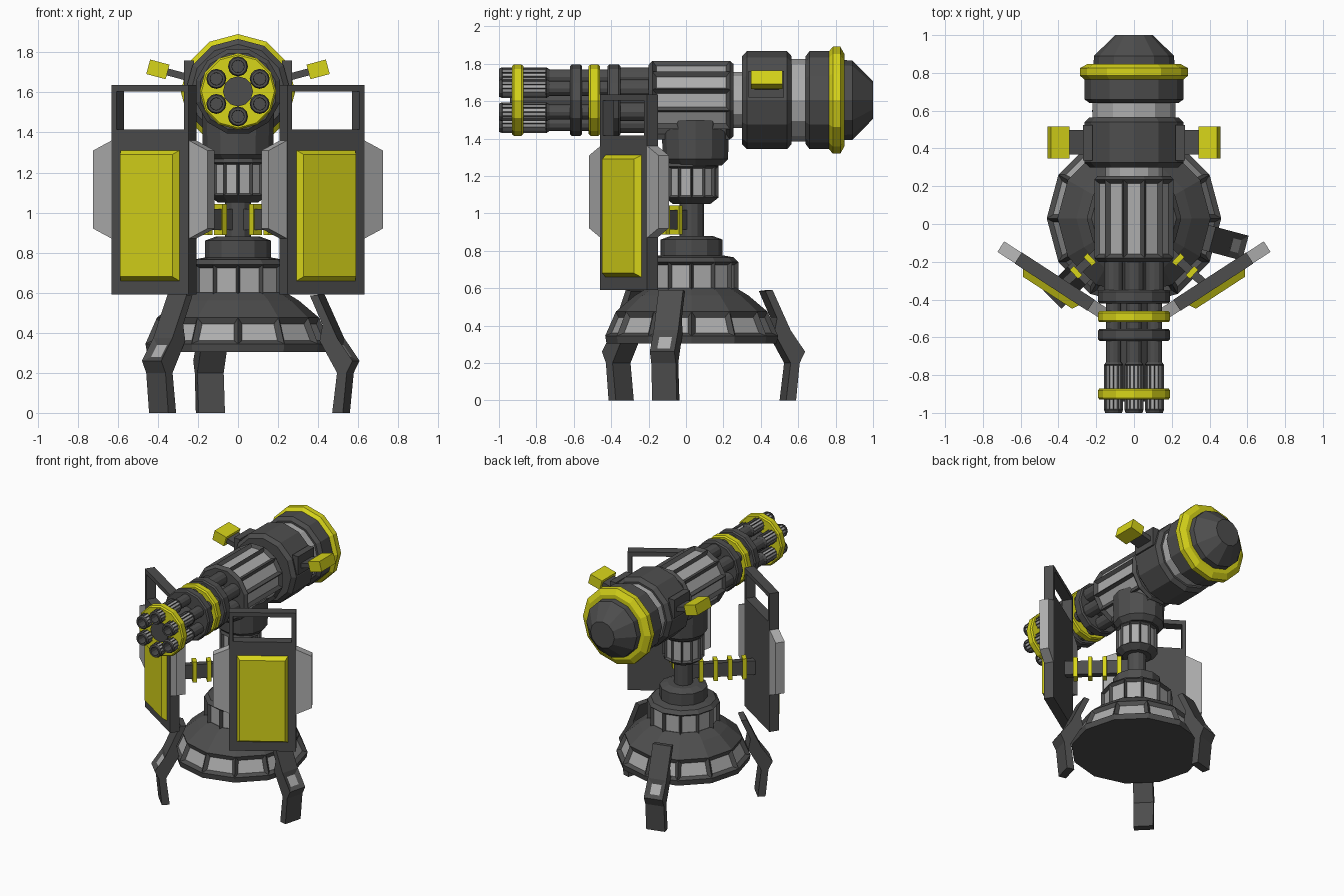
import bpy, bmesh
from math import sin, cos, pi, radians
from mathutils import Matrix, Vector

if "Cube" in bpy.data.objects:
    bpy.data.objects.remove(bpy.data.objects["Cube"])


def material(name, rgb):
    m = bpy.data.materials.new(name)
    m.diffuse_color = (*rgb, 1)
    m.use_nodes = True
    m.node_tree.nodes["Principled BSDF"].inputs["Base Color"].default_value = m.diffuse_color
    return m


DARK = material("dark_metal", (0.075, 0.075, 0.075))
LIGHT = material("light_metal", (0.42, 0.42, 0.42))
YELLOW = material("yellow_paint", (0.68, 0.66, 0.01))
T, R = Matrix.Translation, Matrix.Rotation


def finish(name, bm, M, mats, mirror=False):
    bmesh.ops.transform(bm, matrix=M, verts=bm.verts)
    bm.normal_update()
    mesh = bpy.data.meshes.new(name)
    bm.to_mesh(mesh)
    bm.free()
    for m in mats:
        mesh.materials.append(m)
    ob = bpy.data.objects.new(name, mesh)
    bpy.context.collection.objects.link(ob)
    if mirror:
        ob.modifiers.new("mirror", 'MIRROR').use_mirror_merge = False
    return ob


def recess(bm, faces, border, depth):
    """Sink a light window into each face."""
    bm.normal_update()
    bmesh.ops.inset_individual(bm, faces=faces, thickness=border, depth=-depth,
                               use_even_offset=True)
    for f in faces:
        f.material_index = 1


def lathe(name, prof, M, mat=DARK, sides=12, phase=0.0, window=None):
    """Revolve (height, radius) points; window = (segment, border, depth)."""
    bm = bmesh.new()
    rings = [[bm.verts.new((r * cos(phase + 2 * pi * i / sides),
                            r * sin(phase + 2 * pi * i / sides), h))
              for i in range(sides)] for h, r in prof]
    segs = [[bm.faces.new((a[i], a[(i + 1) % sides], b[(i + 1) % sides], b[i]))
             for i in range(sides)] for a, b in zip(rings, rings[1:])]
    bm.faces.new(rings[0][::-1])
    bm.faces.new(rings[-1])
    bmesh.ops.recalc_face_normals(bm, faces=bm.faces)
    if window:
        recess(bm, segs[window[0]], *window[1:])
    return finish(name, bm, M, [mat, LIGHT])


def prism(name, pts, y0, y1, M, mat=DARK, window=None, mirror=False):
    """Extrude an x-z outline along y; window = (edge, border, depth)."""
    bm = bmesh.new()
    a = [bm.verts.new((x, y0, z)) for x, z in pts]
    b = [bm.verts.new((x, y1, z)) for x, z in pts]
    n = len(pts)
    sides = [bm.faces.new((a[i], a[(i + 1) % n], b[(i + 1) % n], b[i])) for i in range(n)]
    bm.faces.new(a[::-1])
    bm.faces.new(b)
    bmesh.ops.recalc_face_normals(bm, faces=bm.faces)
    if window:
        recess(bm, [sides[window[0]]], *window[1:])
    return finish(name, bm, M, [mat, LIGHT], mirror)


def box(name, c, s, M=Matrix(), mat=DARK, mirror=True):
    bm = bmesh.new()
    bmesh.ops.create_cube(bm, size=1, matrix=T(c) @ Matrix.Diagonal((*s, 1)))
    return finish(name, bm, M, [mat], mirror)


# Pedestal, stacked along z
BASE = T((0, 0.03, 0))
lathe("base_dome", [(0.305, 0.455), (0.345, 0.462), (0.475, 0.405), (0.56, 0.305), (0.6, 0.24)],
      BASE, window=(1, 0.025, 0.02))
lathe("base_drum", [(0.56, 0.225), (0.585, 0.25), (0.74, 0.25), (0.765, 0.225), (0.775, 0.17)],
      BASE, window=(1, 0.016, 0.02))
lathe("base_collar", [(0.76, 0.165), (0.86, 0.165), (0.88, 0.11)], BASE)
lathe("column", [(0.86, 0.065), (1.08, 0.065)], BASE)
lathe("neck", [(1.05, 0.1), (1.085, 0.145), (1.25, 0.145), (1.28, 0.13)], BASE,
      window=(1, 0.011, 0.015))
lathe("gun_mount", [(1.255, 0.14), (1.29, 0.175), (1.5, 0.18)], T((0, 0.05, 0)))

# Three legs
leg = [(0.39, 0.585), (0.43, 0.59), (0.53, 0.375), (0.61, 0.26), (0.58, 0.2), (0.56, 0),
       (0.505, 0), (0.53, 0.2), (0.44, 0.36), (0.455, 0.44)]
for i, a in enumerate((105, 225, 345)):
    prism(f"leg_{i + 1}", leg, -0.068, 0.068, BASE @ R(radians(a), 4, 'Z'),
          window=(2, 0.033, 0.015))

# Gun body, along y
GUN = T((0, 0, 1.605)) @ R(-pi / 2, 4, 'X')
lathe("gun_housing", [(-0.2, 0.195), (-0.18, 0.217), (0.235, 0.217), (0.255, 0.2)], GUN,
      phase=pi / 12, window=(1, 0.021, 0.02))
lathe("housing_joint", [(0.24, 0.15), (0.32, 0.15)], GUN, LIGHT)
lathe("rear_body", [(0.3, 0.235), (0.325, 0.262), (0.54, 0.262), (0.565, 0.235)], GUN)
lathe("rear_band", [(0.55, 0.22), (0.66, 0.22)], GUN, LIGHT)
lathe("rear_section", [(0.64, 0.235), (0.66, 0.262), (0.79, 0.262)], GUN)
lathe("rear_ring", [(0.765, 0.262), (0.785, 0.286), (0.825, 0.286), (0.848, 0.245)], GUN, YELLOW)
lathe("rear_cap", [(0.83, 0.215), (0.89, 0.212), (1.0, 0.1)], GUN)

# Six barrels, core and clamp plates
barrel = [(-0.93, 0.03), (-1.0, 0.031), (-1.0, 0.044), (-0.985, 0.05), (-0.745, 0.05),
          (-0.73, 0.04), (-0.42, 0.04), (-0.42, 0.05), (-0.15, 0.05)]
for i in range(6):
    a = pi / 2 + i * pi / 3
    lathe(f"barrel_{i + 1}", barrel, GUN @ T((0.125 * cos(a), 0.125 * sin(a), 0)),
          window=(3, 0.005, 0.006))
lathe("barrel_core", [(-0.94, 0.075), (-0.15, 0.075)], GUN)
for name, y0, y1, m in (("front_plate", -0.93, -0.87, YELLOW), ("middle_plate", -0.62, -0.555, DARK),
                        ("yellow_clamp", -0.52, -0.46, YELLOW), ("rear_plate", -0.42, -0.35, DARK)):
    lathe(name, [(y0, 0.182), (y0 + 0.01, 0.191), (y1 - 0.01, 0.191), (y1, 0.182)], GUN, m)

# Side sensors
TILT = T((0.4, 0.432, 1.715)) @ R(radians(-15), 4, 'Y')
box("sensor_head", (0, 0, 0), (0.1, 0.17, 0.075), TILT, YELLOW)
box("sensor_arm", (-0.1, 0, 0), (0.14, 0.13, 0.035), TILT)
box("sensor_base", (0.245, 0.43, 1.69), (0.05, 0.19, 0.14))

# Shield panels, mirrored: local x across, local -y facing out
PANEL = T((0.42, -0.305, 0)) @ R(radians(33), 4, 'Z')
box("shield_plate", (0, 0, 1.0025), (0.46, 0.07, 0.825), PANEL)
box("shield_top_bar", (0, 0, 1.62), (0.46, 0.07, 0.033), PANEL)
for s, n in ((-1, "inner"), (1, "outer")):
    box(f"shield_{n}_post", (s * 0.2155, 0, 1.51), (0.029, 0.07, 0.19), PANEL)
    prism(f"shield_{n}_wing", [(s * 0.2, 0.87), (s * 0.23, 0.87), (s * 0.34, 0.92),
                               (s * 0.34, 1.31), (s * 0.23, 1.36), (s * 0.2, 1.36)],
          -0.033, 0.033, PANEL, LIGHT, mirror=True)

# Yellow pad with sloped edges
bm = bmesh.new()
bmesh.ops.create_cube(bm, size=1, matrix=T((0, -0.045, 0.985)) @ Matrix.Diagonal((0.37, 0.05, 0.67, 1)))
for v in bm.verts:
    if v.co.y < -0.05:
        v.co.x *= 0.84
        v.co.z += 0.03 if v.co.z < 1 else -0.03
finish("shield_pad", bm, PANEL, [YELLOW], True)

# Ribbed arms from the column to the shields
ARM = T((0, 0.03, 0.965)) @ R(radians(-43), 4, 'Z')
box("shield_arm", (0.25, 0, 0), (0.5, 0.045, 0.105), ARM)
for i in range(4):
    box(f"arm_rib_{i + 1}", (0.12 + 0.1 * i, 0, 0), (0.03, 0.065, 0.155), ARM, YELLOW)
